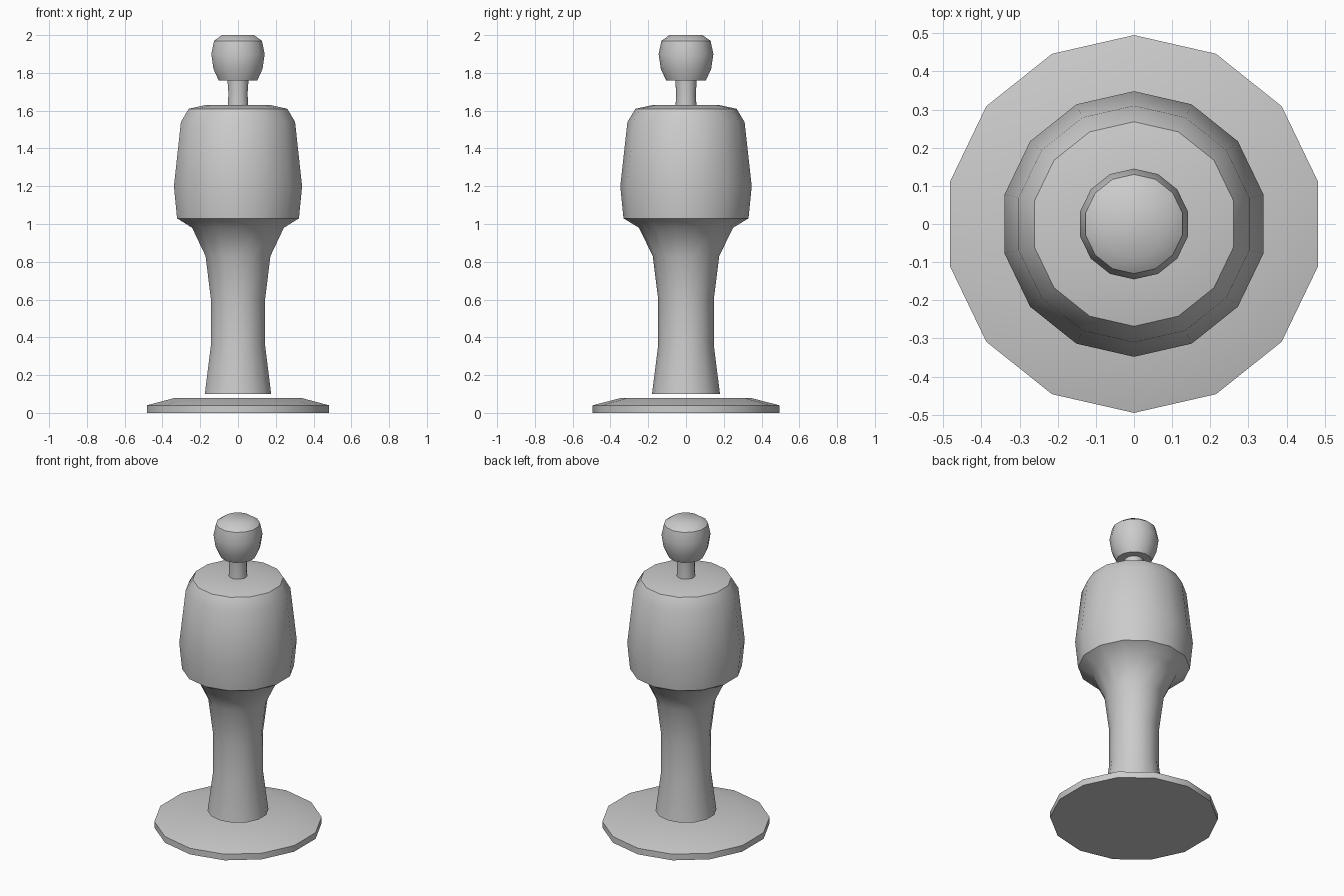
import bpy
import bmesh
import math

SIDES = 14

cube = bpy.data.objects.get("Cube")
if cube:
    bpy.data.objects.remove(cube, do_unlink=True)

# Single grey material
grey = bpy.data.materials.new("plain grey")
grey.use_nodes = True
colour = (0.6, 0.6, 0.6, 1.0)
grey.diffuse_color = colour
grey.node_tree.nodes["Principled BSDF"].inputs["Base Color"].default_value = colour


def lathe(name, profile):
    """Turn a (radius, height) profile, bottom to top, into a capped solid."""
    bm = bmesh.new()
    rings = []
    for radius, z in profile:
        ring = []
        for i in range(SIDES):
            a = math.pi / 2 + math.tau * i / SIDES
            ring.append(bm.verts.new((radius * math.cos(a), radius * math.sin(a), z)))
        rings.append(ring)
    for low, high in zip(rings, rings[1:]):
        for i in range(SIDES):
            j = (i + 1) % SIDES
            bm.faces.new((low[i], low[j], high[j], high[i]))
    bm.faces.new(rings[0][::-1])
    bm.faces.new(rings[-1])
    mesh = bpy.data.meshes.new(name)
    bm.to_mesh(mesh)
    bm.free()
    mesh.materials.append(grey)
    obj = bpy.data.objects.new(name, mesh)
    bpy.context.collection.objects.link(obj)
    bpy.ops.object.select_all(action="DESELECT")
    obj.select_set(True)
    bpy.context.view_layer.objects.active = obj
    bpy.ops.object.shade_smooth_by_angle(angle=math.radians(40))
    return obj


# Disc foot, separated from the stem by a narrow gap
lathe("base_plate", [(0.495, 0), (0.495, 0.04), (0.34, 0.08)])

# Flared stem, barrel body, neck and knob turned as one piece
lathe("turned_body", [
    (0.18, 0.1), (0.147, 0.36), (0.147, 0.6), (0.176, 0.83), (0.249, 0.98),
    (0.331, 1.03), (0.348, 1.2), (0.31, 1.54), (0.268, 1.61), (0.175, 1.63),
    (0.055, 1.63), (0.052, 1.69), (0.057, 1.76),
    (0.105, 1.76), (0.133, 1.82), (0.145, 1.9), (0.13, 1.97), (0.087, 2.0),
])
